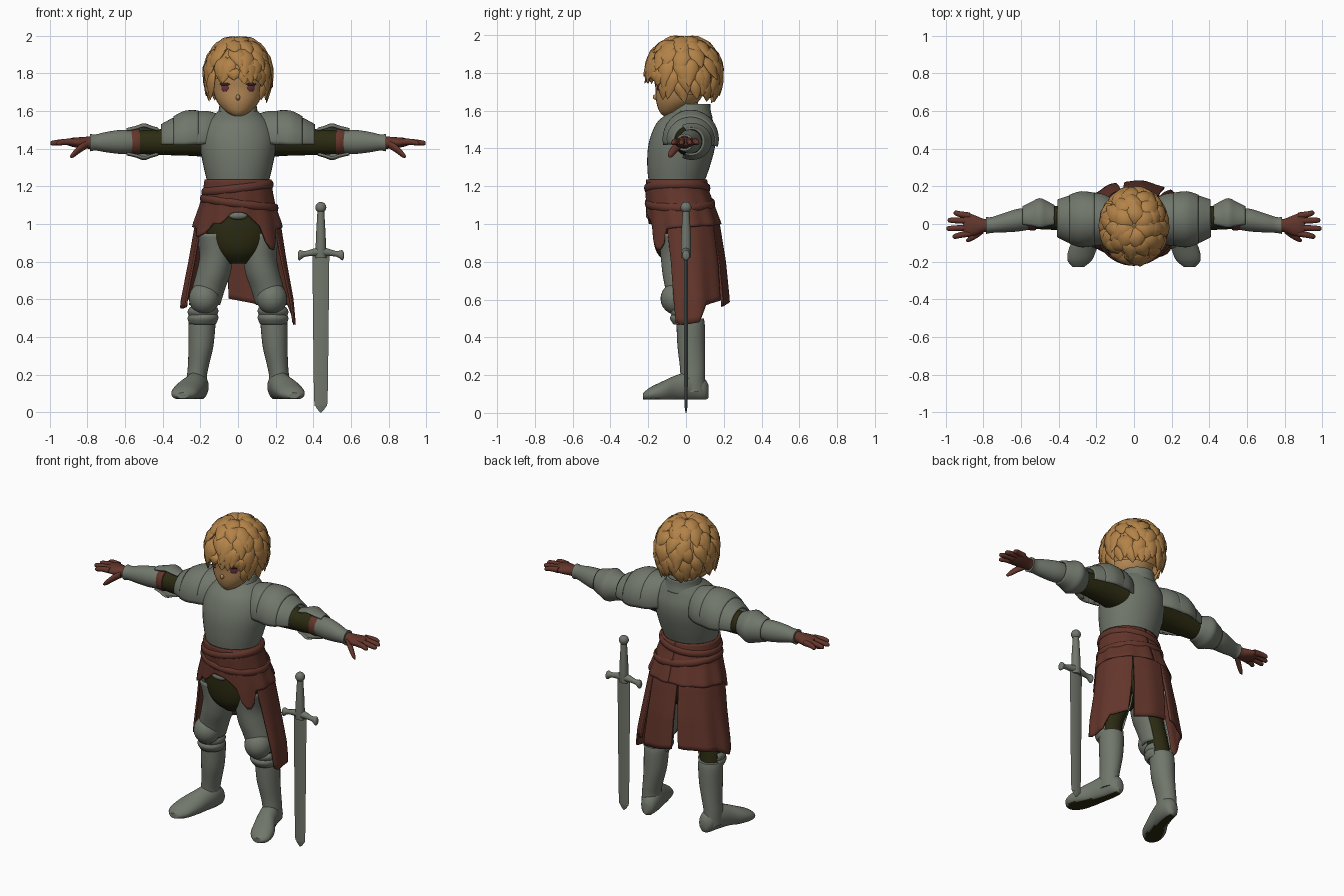
import bpy, bmesh, random
from math import sin, cos, pi, radians
from mathutils import Vector

random.seed(4)


def material(name, rgb):
    m = bpy.data.materials.new(name)
    m.diffuse_color = (*rgb, 1)
    return m


STEEL = material("steel grey", (0.165, 0.185, 0.15))
LEATHER = material("red brown leather", (0.125, 0.036, 0.024))
OLIVE = material("dark olive cloth", (0.025, 0.024, 0.006))
HAIR = material("golden hair", (0.45, 0.225, 0.065))
SKIN = material("tan skin", (0.47, 0.255, 0.095))
IRIS = material("plum iris", (0.13, 0.03, 0.05))
LASH = material("dark lash", (0.035, 0.02, 0.012))


def build(name, strips, mat, closed=True, caps=True, thick=0, mirror=False):
    """Skin one or more lists of rings into a smooth object."""
    bm = bmesh.new()
    for rings in strips:
        vs = [[bm.verts.new(p) for p in r] for r in rings]
        n = len(vs[0])
        for a, b in zip(vs, vs[1:]):
            for j in range(n if closed else n - 1):
                k = (j + 1) % n
                bm.faces.new((a[j], a[k], b[k], b[j]))
        if closed and caps:
            bm.faces.new(vs[0])
            bm.faces.new(vs[-1])
    bmesh.ops.recalc_face_normals(bm, faces=bm.faces[:])
    me = bpy.data.meshes.new(name)
    bm.to_mesh(me)
    bm.free()
    me.materials.append(mat)
    me.shade_smooth()
    me.set_sharp_from_angle(angle=radians(45))
    ob = bpy.data.objects.new(name, me)
    bpy.context.collection.objects.link(ob)
    if thick:
        so = ob.modifiers.new("thickness", "SOLIDIFY")
        so.thickness, so.offset = thick, 0
    if mirror:
        ob.modifiers.new("mirror", "MIRROR").use_mirror_merge = False
    return ob


def spline(secs, sub):
    """Catmull-Rom through section tuples (x, y, z, a, b)."""
    out = []
    for i in range(len(secs) - 1):
        p0, p1, p2, p3 = (secs[max(i - 1, 0)], secs[i], secs[i + 1], secs[min(i + 2, len(secs) - 1)])
        for k in range(sub):
            t = k / sub
            out.append([0.5 * (2 * b + (c - a) * t + (2 * a - 5 * b + 4 * c - d) * t * t
                               + (3 * b - a - 3 * c + d) * t ** 3) for a, b, c, d in zip(p0, p1, p2, p3)])
    return out + [list(secs[-1])]


def loft(name, secs, mat, axis="z", n=28, sub=4, arc=None, floor=-9, **kw):
    """Elliptical sections along an axis; arc makes an open shell."""
    a0, a1 = arc or (0, 360)
    count = n + 1 if arc else n
    rings = []
    for x, y, z, a, b in spline(secs, sub):
        a, b, ring = max(a, .001), max(b, .001), []
        for j in range(count):
            t = radians(a0 + (a1 - a0) * j / n)
            u, v = a * cos(t), b * sin(t)
            p = {"z": (x + u, y + v, z), "x": (x, y + u, z + v), "y": (x + u, y, z + v)}[axis]
            ring.append((p[0], p[1], max(p[2], floor)))
        rings.append(ring)
    return build(name, [rings], mat, closed=not arc, **kw)


def ball(name, c, r, mat, turn=0, **kw):
    rings = []
    for i in range(13):
        t = min(max(pi * i / 12, .02), pi - .02)
        ring = []
        for j in range(24):
            f = 2 * pi * j / 24
            x, y = r[0] * sin(t) * cos(f), r[1] * sin(t) * sin(f)
            ring.append((c[0] + x * cos(turn) - y * sin(turn), c[1] + x * sin(turn) + y * cos(turn),
                         c[2] + r[2] * cos(t)))
        rings.append(ring)
    return build(name, [rings], mat, **kw)


def table(rows, x):
    """Piecewise linear lookup in rows of (key, values...)."""
    for r, s in zip(rows, rows[1:]):
        if x <= s[0]:
            t = max(0, (x - r[0]) / (s[0] - r[0]))
            return [a + (b - a) * t for a, b in zip(r[1:], s[1:])]
    return list(rows[-1][1:])


# torso armour, collar and neck
loft("breastplate", [(0, -.05, 1.17, .16, .14), (0, -.05, 1.22, .163, .147), (0, -.04, 1.3, .182, .165),
                     (0, -.025, 1.4, .2, .177), (0, -.012, 1.48, .197, .17), (0, -.002, 1.545, .165, .145),
                     (0, .02, 1.59, .115, .108), (0, .035, 1.615, .085, .08)], STEEL, n=40)
loft("collar", [(0, .02, 1.56, .11, .115), (0, .025, 1.6, .098, .1), (0, .035, 1.635, .092, .088)],
     STEEL, caps=False, thick=.012)
loft("neck", [(0, .01, 1.55, .06, .06), (0, 0, 1.7, .06, .06)], SKIN, sub=2)

# head with nose and eyes
loft("head", [(0, -.095, 1.573, .022, .025), (0, -.08, 1.598, .065, .062), (0, -.045, 1.65, .112, .113),
              (0, -.032, 1.72, .134, .13), (0, -.03, 1.8, .14, .14), (0, -.03, 1.9, .1, .1),
              (0, -.03, 1.94, .02, .02)], SKIN)
ball("nose", (0, -.152, 1.672), (.012, .024, .016), SKIN)
ball("mouth", (0, -.1405, 1.628), (.02, .004, .0025), LASH)
ball("lash", (.07, -.146, 1.742), (.032, .005, .007), LASH, turn=radians(30), mirror=True)
ball("iris", (.07, -.143, 1.722), (.022, .005, .019), IRIS, turn=radians(30), mirror=True)


# hair: cap plus pointed locks laid over an ellipsoid
def scalp(t, f, r):
    s = sin(t) if t < pi / 2 else max(sin(t), 0) ** .5
    return Vector((.165 * s * sin(f) * r, -.01 - .188 * s * cos(f) * r, min(1.8 + .18 * cos(t) * r, 2)))


cap = []
for i in range(13):
    ring = []
    for j in range(40):
        f = 2 * pi * j / 40
        end = table([(-1, 2.4), (.2, 2.2), (.6, 1.75), (1, 1.6)], cos(f))[0]
        ring.append(scalp(.02 + end * i / 12, f, .97))
    cap.append(ring)
build("hair_cap", [cap], HAIR, caps=False)
locks = []
for t0, num, length, w in [(.06, 7, .75, .05), (.35, 11, .8, .05), (.7, 14, .85, .048),
                           (1.05, 16, .85, .046), (1.4, 18, .85, .042), (1.7, 16, .75, .038)]:
    for k in range(num):
        f0 = 2 * pi * (k + random.uniform(.2, .8)) / num
        front = cos(f0)
        end = min(t0 + length * random.uniform(.8, 1.15),
                  random.uniform(1.72, 1.95) if front > .62 else 2.35 if front > .2 else 2.5)
        if end - t0 < .35:
            continue
        twist, flick = random.uniform(-.25, .25), random.uniform(1.06, 1.17)
        rings = []
        for t, r, ws, hs in [(0, .93, .5, .2), (.2, 1.02, .85, .35), (.45, 1.05, 1, .38), (.7, 1.06, .75, .3),
                             (.88, (1.06 + flick) / 2, .38, .18), (1, flick, .02, .02)]:
            th, f = t0 + (end - t0) * t, f0 + twist * t
            p = scalp(th, f, r)
            side = Vector((cos(f), sin(f), 0))
            nor = (p - Vector((0, -.01, 1.8))).normalized()
            rings.append([p + side * w * ws * cos(q * pi / 4) + nor * w * hs * sin(q * pi / 4) for q in range(8)])
        locks.append(rings)
build("hair_locks", locks, HAIR)

# arms: sleeve, layered shoulder plates, elbow, forearm
loft("sleeve", [(.1, .02, 1.44, .1, .09), (.25, .025, 1.44, .08, .078), (.42, .032, 1.435, .064, .068),
                (.57, .03, 1.435, .056, .06)], OLIVE, "x", mirror=True)
for i, secs in enumerate([
        [(.11, .025, 1.46, .1, .12), (.17, .025, 1.455, .13, .14), (.25, .025, 1.45, .138, .142)],
        [(.21, .025, 1.455, .135, .143), (.28, .025, 1.45, .143, .146), (.34, .025, 1.445, .125, .122)],
        [(.3, .025, 1.45, .13, .125), (.35, .025, 1.445, .118, .11), (.405, .03, 1.44, .095, .085)]]):
    loft(f"shoulder_plate_{i + 1}", secs, STEEL, "x", arc=(-15, 192), thick=.012, mirror=True)
loft("elbow_plate", [(.425, .03, 1.437, .066, .07), (.46, .03, 1.437, .085, .08), (.5, .03, 1.437, .102, .093),
                     (.54, .03, 1.437, .085, .08), (.59, .028, 1.437, .062, .068)], STEEL, "x",
     arc=(-118, 118), thick=.01, mirror=True)
loft("elbow_strap", [(.52, .03, 1.437, .062, .066), (.54, .03, 1.437, .065, .068), (.565, .03, 1.437, .06, .064)],
     LEATHER, "x", mirror=True)
loft("forearm_plate", [(.55, .028, 1.437, .057, .06), (.62, .02, 1.436, .06, .064), (.7, .005, 1.435, .05, .054),
                       (.755, -.005, 1.433, .042, .043), (.785, -.008, 1.432, .045, .046)], STEEL, "x", mirror=True)

# gloves
loft("glove_palm", [(.76, -.008, 1.432, .034, .036), (.8, -.008, 1.432, .036, .032), (.84, -.008, 1.432, .052, .029),
                    (.88, -.004, 1.434, .062, .024), (.905, -.002, 1.434, .055, .016)], LEATHER, "x", mirror=True)
for i, (y0, y1, tip) in enumerate([(-.05, -.066, .965), (-.018, -.024, .997), (.016, .02, .99), (.044, .058, .96)]):
    loft(f"finger_{i + 1}", [(.87, y0, 1.436, .017, .018), (.92, (y0 + y1) / 2, 1.436, .016, .016),
                             (tip - .012, y1, 1.43, .013, .013), (tip, y1, 1.428, .003, .003)],
         LEATHER, "x", n=12, mirror=True)
loft("thumb", [(.8, -.03, 1.425, .02, .022), (.84, -.058, 1.4, .02, .022), (.875, -.08, 1.37, .015, .017),
               (.892, -.088, 1.358, .004, .005)], LEATHER, "x", n=12, mirror=True)

# trousers and leg armour
loft("trousers", [(.0, -.03, .79, .06, .07), (0, -.03, .85, .145, .125), (0, -.025, .95, .195, .152),
                  (0, -.03, 1.1, .17, .145), (0, -.04, 1.18, .15, .13)], OLIVE)
loft("trouser_leg", [(.1, -.02, .93, .085, .1), (.115, -.02, .8, .08, .095), (.14, -.01, .68, .074, .082),
                     (.175, .0, .58, .066, .068), (.19, .02, .45, .06, .06)], OLIVE, mirror=True)
loft("thigh_plate", [(.128, -.025, .95, .095, .118), (.115, -.022, .84, .084, .108), (.13, -.02, .74, .086, .1),
                     (.155, -.015, .66, .083, .09), (.178, -.01, .57, .078, .08)], STEEL,
     arc=(140, 400), thick=.01, mirror=True)
ball("knee_cap", (.18, -.05, .605), (.081, .085, .085), STEEL, mirror=True)
for i, z in enumerate((.535, .5)):
    loft(f"knee_band_{i + 1}", [(.183, 0, z + .02, .068, .07), (.186, 0, z, .077, .08), (.188, .005, z - .03, .066, .066)],
         STEEL, arc=(150, 390), thick=.01, mirror=True)
loft("shin_plate", [(.19, .022, .5, .07, .072), (.192, .025, .46, .072, .075), (.197, .028, .35, .066, .073),
                    (.21, .034, .25, .056, .067), (.218, .035, .19, .053, .065), (.218, .035, .11, .055, .068)],
     STEEL, mirror=True)
boot = loft("boot", [(.205, .118, .115, .02, .035), (.206, .095, .125, .045, .06), (.215, .03, .14, .058, .078),
                     (.238, -.05, .13, .064, .07), (.268, -.12, .112, .074, .057), (.288, -.19, .098, .066, .037),
                     (.295, -.228, .088, .03, .016)], STEEL, "y", floor=.07, mirror=True)
boot.data.materials.append(OLIVE)
for p in boot.data.polygons:
    if p.normal.z < -.9 and p.center.z < .085:
        p.material_index = 1

# leather waist wrap and hanging skirt panels
WAIST = [(.45, .305, .21, .015), (.6, .292, .212, .012), (.8, .255, .2, .005), (1.0, .222, .185, -.012),
         (1.1, .19, .168, -.03), (1.17, .175, .158, -.045), (1.24, .166, .15, -.05)]


def skirt(name, left, right, top, hem, ripple, lift=0):
    """Cloth sheet; left/right are (top, bottom) angles from the front."""
    rings = []
    for i in range(19):
        v, ring = i / 18, []
        for j in range(61):
            u = j / 60
            l, r = (s[0] + (s[1] - s[0]) * v for s in (left, right))
            ang = l + (r - l) * u
            z = top + (table(hem, ang)[0] - top) * v
            a, b, cy = table(WAIST, z)
            k = 1 + lift + ripple * v * sin(radians(ang) * 11)
            f = radians(ang)
            ring.append((a * k * sin(f), cy - b * k * cos(f), z))
        rings.append(ring)
    build(name, [rings], LEATHER, closed=False, thick=.012)


skirt("waist_wrap", (-180, -180), (180, 180), 1.235,
      [(-180, 1.0), (-75, .98), (-60, .93), (-48, .95), (-36, 1.0), (-22, 1.0), (-10, 1.06), (10, 1.06), (22, 1.02),
       (32, .98), (38, .87), (52, .86), (58, .97), (75, .98), (180, 1.0)], .03, .03)
skirt("skirt_panel_right", (60, 72), (146, 140), 1.1, [(60, .5), (80, .465), (105, .48), (115, .57), (146, .6)], .02)
skirt("skirt_panel_back", (145, 147), (196, 190), 1.1, [(145, .56), (196, .61)], .015)
skirt("skirt_panel_left", (196, 199), (300, 288), 1.1, [(196, .62), (250, .6), (275, .55), (300, .57)], .02)
for i, (z, tilt) in enumerate(((1.19, .02), (1.11, -.025))):
    # rolled folds around the waist
    rings = []
    for j in range(49):
        f = 2 * pi * j / 48
        h = z + tilt * sin(f)
        a, b, cy = table(WAIST, h)
        rings.append([((a + .008 + .012 * cos(q * pi / 4)) * sin(f), cy - (b + .008 + .012 * cos(q * pi / 4)) * cos(f),
                       h + .022 * sin(q * pi / 4)) for q in range(8)])
    build(f"waist_fold_{i + 1}", [rings], LEATHER, caps=False)
ball("belt_buckle", (0, -.19, 1.045), (.05, .022, .022), STEEL)

# sword standing beside the figure
X = .44
loft("sword_blade", [(X, 0, .83, .045, .011), (X, 0, .45, .041, .01), (X, 0, .08, .036, .009), (X, 0, .03, .027, .007),
                     (X, 0, 0, .004, .002)], STEEL, n=4)
loft("sword_grip", [(X, 0, .82, .03, .024), (X, 0, .87, .028, .027), (X, 0, .95, .025, .025), (X, 0, 1.07, .018, .018)],
     STEEL, n=16)
loft("sword_guard", [(X - .122, 0, .832, .012, .016), (X - .112, 0, .834, .02, .027), (X - .08, 0, .842, .014, .015),
                     (X, 0, .853, .024, .024), (X + .08, 0, .842, .014, .015), (X + .112, 0, .834, .02, .027),
                     (X + .122, 0, .832, .012, .016)], STEEL, "x", n=16)
ball("sword_pommel", (X, 0, 1.088), (.029, .029, .029), STEEL)
